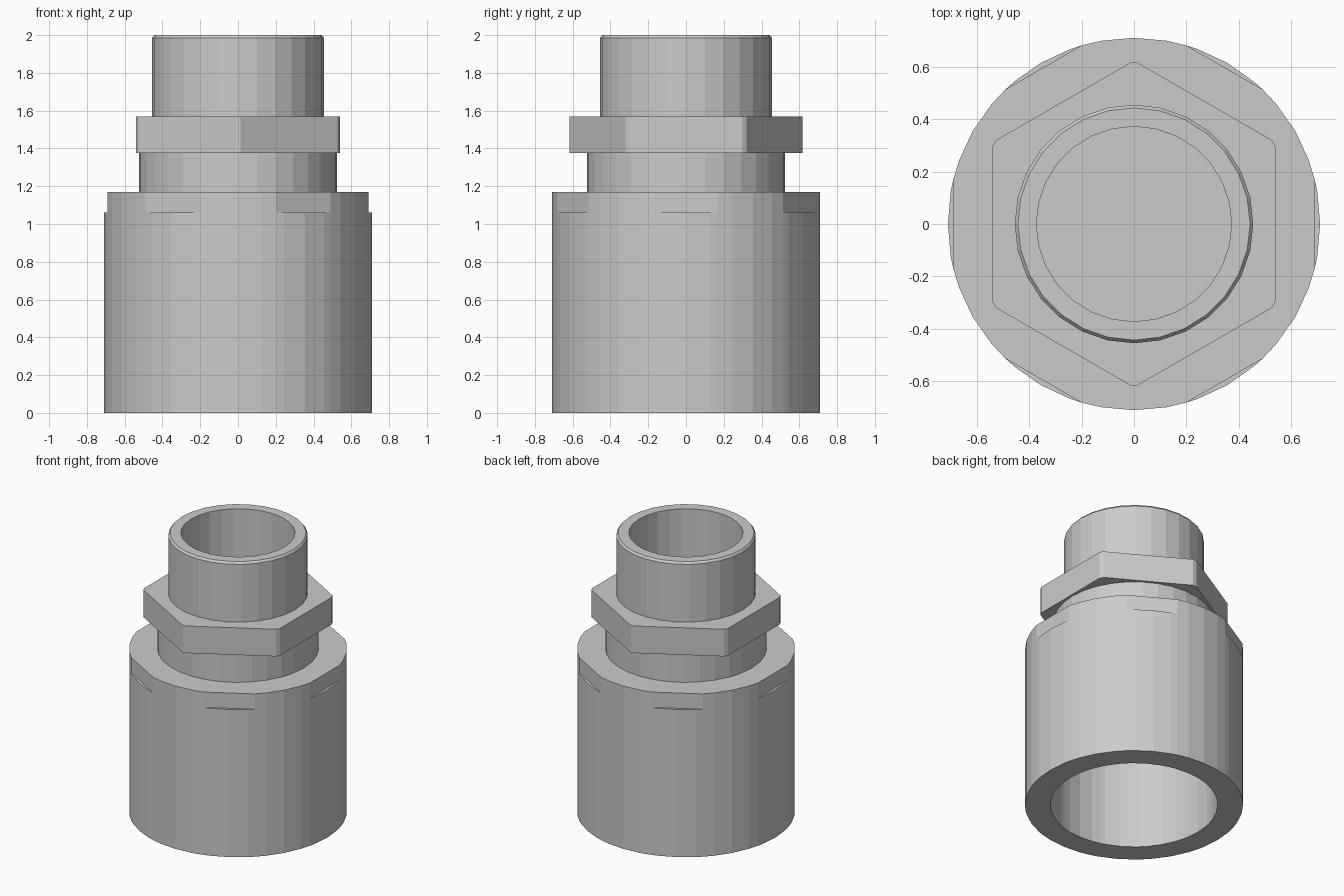
import bpy, bmesh
from math import acos, cos, sin, pi, radians

if "Cube" in bpy.data.objects:
    bpy.data.objects.remove(bpy.data.objects["Cube"])


def radius_at(angle, r, flat):
    """Circle radius, trimmed by a hexagon whose flats sit at distance `flat`."""
    if flat is None:
        return r
    d = (angle + pi / 6) % (pi / 3) - pi / 6
    return min(r, flat / cos(d))


def revolve(name, profile, segments):
    """Revolve (radius, z[, hexagon flat distance]) points, outside on the right."""
    angles = {round(2 * pi * i / segments, 5) for i in range(segments)}
    for p in profile:
        if len(p) == 3:                      # exact ends of the hexagon flats
            half = acos(p[2] / p[0])
            for k in range(6):
                for s in (-half, half):
                    angles.add(round((radians(60 * k) + s) % (2 * pi), 5))
    angles = sorted(angles)
    bm = bmesh.new()
    rings = []
    for p in profile:
        flat = p[2] if len(p) == 3 else None
        ring = []
        for a in angles:
            r = radius_at(a, p[0], flat)
            ring.append(bm.verts.new((r * cos(a), r * sin(a), p[1])))
        rings.append(ring)
    n = len(angles)
    for lo, hi in zip(rings, rings[1:]):
        for i in range(n):
            j = (i + 1) % n
            bm.faces.new((lo[i], lo[j], hi[j], hi[i]))
    bmesh.ops.remove_doubles(bm, verts=bm.verts, dist=0.0003)
    mesh = bpy.data.meshes.new(name)
    bm.to_mesh(mesh)
    bm.free()
    obj = bpy.data.objects.new(name, mesh)
    bpy.context.collection.objects.link(obj)
    return obj


# Wide socket body with six shallow wrench flats at its top
revolve("socket_body", [(0, 1.06), (0.545, 1.06), (0.545, 0), (0.71, 0),
                        (0.71, 1.06), (0.71, 1.06, 0.69),
                        (0.71, 1.17, 0.69), (0.515, 1.17)], 36)

# Plain neck between body and nut
revolve("neck", [(0.525, 1.17), (0.525, 1.375)], 32)

# Hexagonal nut with rounded-off corners
revolve("hex_nut", [(0.515, 1.375), (0.616, 1.375, 0.54),
                    (0.616, 1.57, 0.54), (0.445, 1.57)], 12)

# Upper tube with chamfered rim and bore
revolve("upper_tube", [(0.455, 1.57), (0.455, 1.985), (0.443, 2), (0.372, 2),
                       (0.372, 1.17), (0, 1.17)], 28)
